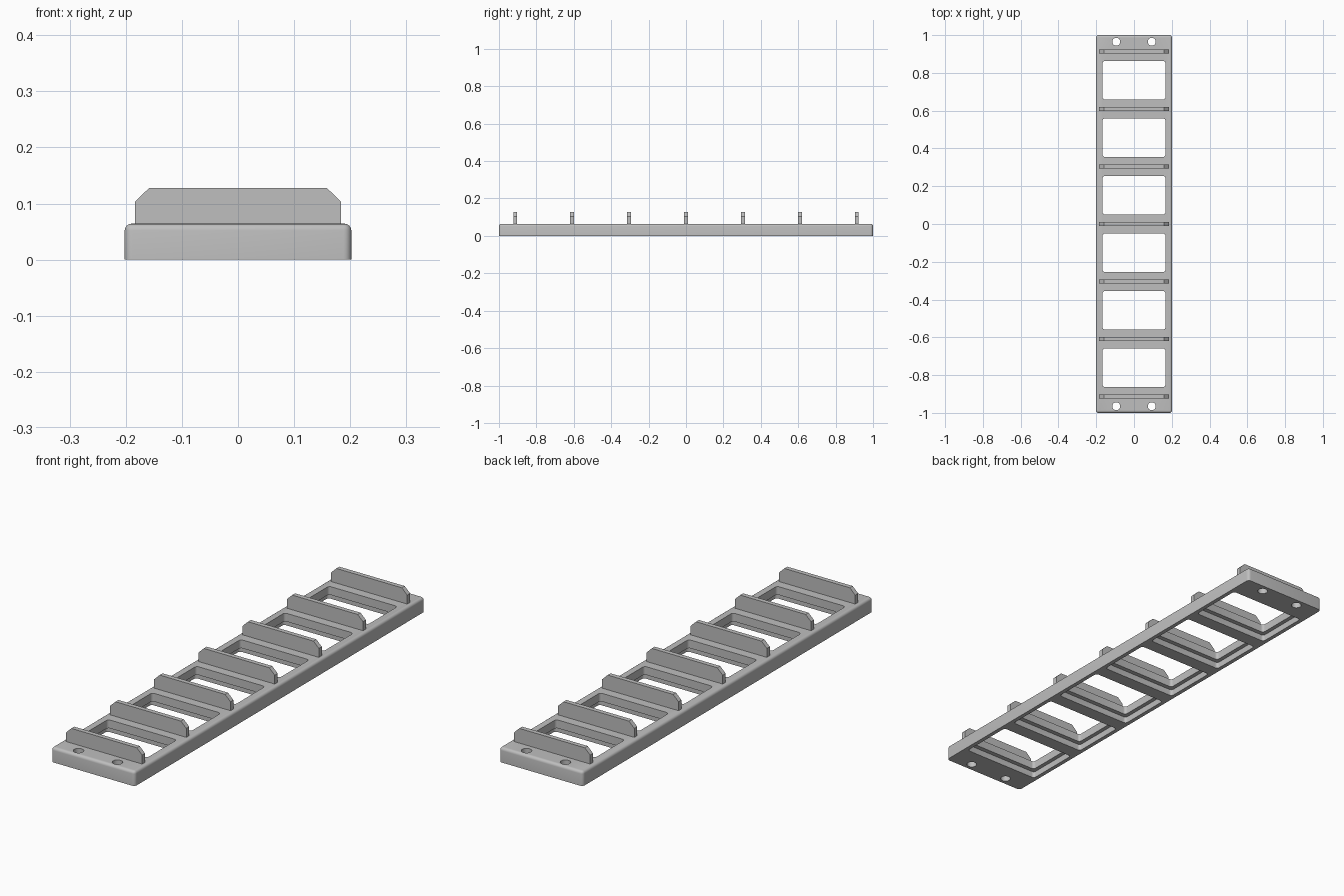
import bpy, math
from mathutils import Vector

cube = bpy.data.objects.get("Cube")
if cube:
    bpy.data.objects.remove(cube, do_unlink=True)

grey = bpy.data.materials.new("plain grey")
grey.use_nodes = True
colour = (0.52, 0.52, 0.52, 1)
grey.diffuse_color = colour
grey.node_tree.nodes["Principled BSDF"].inputs["Base Color"].default_value = colour

PITCH = 0.3045
TOP = 0.064


def prism(name, outline, axis, start, depth):
    """Extrude a flat outline along z or y."""
    def place(p, t):
        return (p[0], p[1], t) if axis == "z" else (p[0], t, p[1])
    n = len(outline)
    verts = [place(p, t) for t in (start, start + depth) for p in outline]
    faces = [list(range(n))[::-1], list(range(n, 2 * n))]
    faces += [(i, (i + 1) % n, (i + 1) % n + n, i + n) for i in range(n)]
    if axis == "y":
        faces = [tuple(reversed(f)) for f in faces]
    mesh = bpy.data.meshes.new(name)
    mesh.from_pydata(verts, [], faces)
    mesh.materials.append(grey)
    obj = bpy.data.objects.new(name, mesh)
    bpy.context.collection.objects.link(obj)
    return obj


def rounded_rect(hx, hy, r, cy=0.0, steps=5):
    pts = []
    for k, (sx, sy) in enumerate(((1, 1), (-1, 1), (-1, -1), (1, -1))):
        for i in range(steps + 1):
            a = math.pi / 2 * (k + i / steps)
            pts.append((sx * (hx - r) + r * math.cos(a),
                        cy + sy * (hy - r) + r * math.sin(a)))
    return pts


def circle(cx, cy, r, n=24):
    return [(cx + r * math.cos(math.tau * i / n),
             cy + r * math.sin(math.tau * i / n)) for i in range(n)]


# Base plate with rounded upper rim
base = prism("base_plate", rounded_rect(0.202, 1.0, 0.014), "z", 0, TOP)
bevel = base.modifiers.new("rim", "BEVEL")
bevel.width = 0.012
bevel.segments = 4
bevel.limit_method = "WEIGHT"
weights = base.data.attributes.new("bevel_weight_edge", "FLOAT", "EDGE")
for e in base.data.edges:
    if all(base.data.vertices[v].co.z > TOP / 2 for v in e.vertices):
        weights.data[e.index].value = 1.0

# Windows, wider recesses on the underside, and screw holes
cutters = []
for i in range(6):
    cy = (i - 2.5) * PITCH
    cutters.append(prism("window_cutter", rounded_rect(0.166, 0.102, 0.012, cy), "z", -0.1, 0.3))
    cutters.append(prism("recess_cutter", rounded_rect(0.184, 0.122, 0.012, cy), "z", -0.1, 0.128))
for sx in (-1, 1):
    for sy in (-1, 1):
        cutters.append(prism("hole_cutter", circle(sx * 0.094, sy * 0.965, 0.021), "z", -0.1, 0.3))
for c in cutters:
    c.hide_render = True
    cut = base.modifiers.new("cut", "BOOLEAN")
    cut.operation = "DIFFERENCE"
    cut.solver = "EXACT"
    cut.object = c

# Bake the cuts and remove the cutters
bpy.context.view_layer.update()
graph = bpy.context.evaluated_depsgraph_get()
baked = bpy.data.meshes.new_from_object(base.evaluated_get(graph))
base.modifiers.clear()
base.data = baked
for c in cutters:
    bpy.data.objects.remove(c, do_unlink=True)
bpy.ops.object.select_all(action="DESELECT")
base.select_set(True)
bpy.context.view_layer.objects.active = base
bpy.ops.object.shade_smooth_by_angle(angle=math.radians(35))

# Upright divider ribs with clipped top corners
rib_profile = [(-0.184, TOP - 0.005), (0.184, TOP - 0.005), (0.184, 0.103),
               (0.158, 0.128), (-0.158, 0.128), (-0.184, 0.103)]
for i in range(7):
    prism(f"divider_rib_{i + 1}", rib_profile, "y", (i - 3) * PITCH - 0.01, 0.02)
